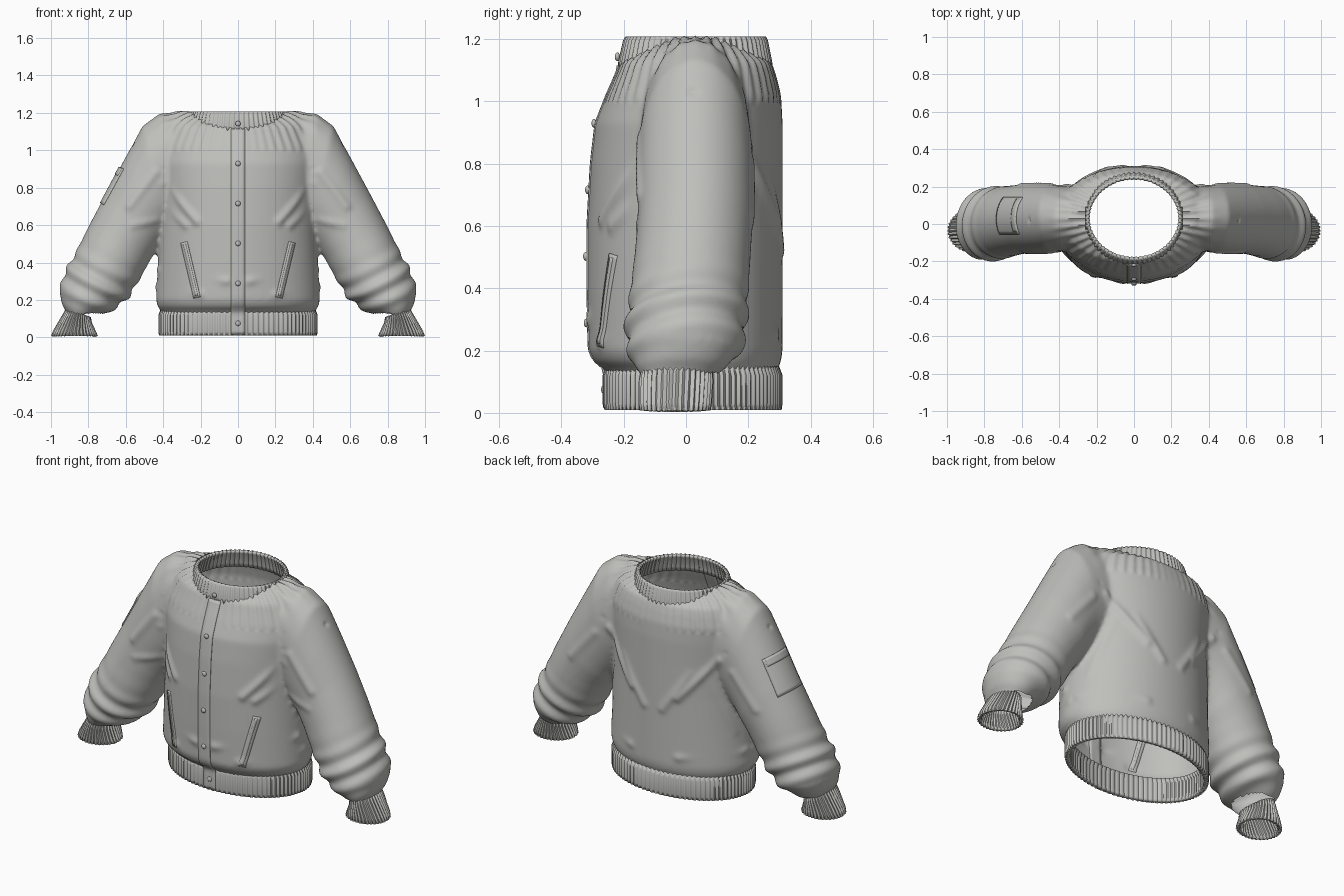
import bpy, bmesh, math
from mathutils import Vector as V
from mathutils.bvhtree import BVHTree
from mathutils.geometry import intersect_point_line

old = bpy.data.objects.get("Cube")
if old:
    bpy.data.objects.remove(old, do_unlink=True)

COLOUR = (0.52, 0.52, 0.50, 1)
cloth = bpy.data.materials.new("pale grey cloth")
cloth.use_nodes = True
cloth.diffuse_color = COLOUR
cloth.node_tree.nodes["Principled BSDF"].inputs["Base Color"].default_value = COLOUR


def finish(name, bm):
    mesh = bpy.data.meshes.new(name)
    bm.to_mesh(mesh)
    bm.free()
    mesh.materials.append(cloth)
    ob = bpy.data.objects.new(name, mesh)
    bpy.context.collection.objects.link(ob)
    return ob


def loft(bm, rings, n, ribs=0, depth=0.0, caps=True):
    """Skin elliptical rings given as (centre, half axis, half axis)."""
    loops = []
    for c, a, b in rings:
        loop = []
        for i in range(n):
            t = 2 * math.pi * i / n
            p = a * math.cos(t) + b * math.sin(t)
            p += p.normalized() * depth * math.cos(ribs * t)
            loop.append(bm.verts.new(c + p))
        loops.append(loop)
    for lo, hi in zip(loops, loops[1:]):
        for i in range(n):
            j = (i + 1) % n
            bm.faces.new((lo[i], lo[j], hi[j], hi[i]))
    if caps:
        bm.faces.new(loops[0])
        bm.faces.new(loops[-1])
    bmesh.ops.recalc_face_normals(bm, faces=bm.faces)


def flat_ring(z, w, front, back):
    return V((0, (front + back) / 2, z)), V((w, 0, 0)), V((0, (back - front) / 2, 0))


def arm_ring(side, upper, lower, yc, hy):
    u, l = (V((side * x, yc, z)) for x, z in (upper, lower))
    return (u + l) / 2, (u - l) / 2, V((0, hy, 0))


# Body: closed torso and sleeves fused into one skin
TORSO = [(0.06, .400, -.245, .285), (0.13, .405, -.25, .29), (0.165, .43, -.295, .305),
         (0.20, .438, -.312, .31), (0.4, .428, -.316, .31), (0.6, .42, -.316, .31),
         (0.8, .42, -.305, .31), (0.93, .43, -.29, .31), (1.02, .43, -.255, .305),
         (1.08, .41, -.228, .29), (1.125, .39, -.21, .275), (1.17, .37, -.14, .20),
         (1.205, .34, -.06, .12)]
SLEEVE = [((0, 1.19), (0, .68), .03, .16), ((.30, 1.20), (.28, .62), .03, .17),
          ((.42, 1.195), (.33, .57), .03, .175), ((.51, 1.13), (.37, .54), .03, .182),
          ((.60, .965), (.41, .50), .03, .185), ((.70, .78), (.43, .47), .03, .185),
          ((.79, .61), (.465, .42), .022, .186), ((.87, .45), (.525, .31), .01, .19),
          ((.935, .33), (.585, .215), 0, .192), ((.957, .24), (.65, .155), -.005, .185),
          ((.94, .175), (.75, .11), -.02, .14), ((.915, .13), (.80, .09), -.03, .105),
          ((.93, .08), (.81, .05), -.035, .095)]
bm = bmesh.new()
loft(bm, [flat_ring(*r) for r in TORSO], 64)
for side in (1, -1):
    loft(bm, [arm_ring(side, *r) for r in SLEEVE], 48)
body = finish("jacket_body", bm)
remesh = body.modifiers.new("fuse", 'REMESH')
remesh.mode = 'VOXEL'
remesh.voxel_size = 0.012
relax = body.modifiers.new("relax", 'SMOOTH')
relax.iterations = 6
relax.factor = 0.5
graph = bpy.context.evaluated_depsgraph_get()
fused = bpy.data.meshes.new_from_object(body.evaluated_get(graph))
body.modifiers.clear()

# Fabric folds: ridges along short lines, the same on both sides
FOLDS = [((.40, -.17, .82), (.22, -.27, .62), .012), ((.41, -.17, .70), (.28, -.24, .60), .010),
         ((.06, -.31, .30), (.42, -.05, .36), .010), ((.20, -.28, .23), (.43, 0, .27), .008),
         ((.36, .2, .85), (.15, .29, .60), .012), ((.22, .29, .75), (.06, .30, .52), .010),
         ((.42, .12, .40), (.32, .24, .72), .010), ((.15, .29, .25), (.43, .05, .28), .008),
         ((.44, -.14, .88), (.58, -.15, .70), .010), ((.43, -.14, .62), (.56, -.17, .60), .010),
         ((.45, .20, .80), (.60, .20, .62), .010), ((.40, -.14, .90), (.56, .02, 1.03), -.005),
         ((.40, .20, .90), (.56, .02, 1.03), -.005)]
FOLDS = [(V(a), V(b), h) for a, b, h in FOLDS]
bm = bmesh.new()
bm.from_mesh(fused)
bm.normal_update()
moves = []
for v in bm.verts:
    p = V((abs(v.co.x), v.co.y, v.co.z))
    push = 0
    for a, b, h in FOLDS:
        q, t = intersect_point_line(p, a, b)
        q = a.lerp(b, min(max(t, 0), 1))
        push += h * math.exp(-((p - q).length / (0.022 if h > 0 else 0.012)) ** 2)
    # Bunched rings above each cuff
    if p.x > 0.5:
        s = (p.x - .63) * .45 - (p.z - .505) * .89
        push += .010 * math.sin(s * 60 + p.y * 7) * math.exp(-((s - .26) / .11) ** 2)
    # Pleats fanning out from the neck
    if p.z > 1:
        x, y = p.x / .25, (p.y - .03) / .22
        fade = math.exp(-((math.hypot(x, y) - 1.1) / .45) ** 2)
        push += .005 * fade * abs(x) * math.cos(44 * math.atan2(y, x))
    moves.append((v, v.normal * push))
for v, d in moves:
    v.co += d


# Open the neck, hem and wrists
def hidden(p):
    x = abs(p.x)
    neck = p.z > 1 and (x / .255) ** 2 + ((p.y - .03) / .222) ** 2 < 1
    wrist = x > .7 and p.z < .085 + .35 * (x - .79)
    return neck or wrist or p.z < .125


bmesh.ops.delete(bm, geom=[v for v in bm.verts if hidden(v.co)], context='VERTS')
bm.to_mesh(body.data)
bm.free()


# Ribbed bands
def band(name, rings, ribs, depth, thick):
    b = bmesh.new()
    loft(b, rings, ribs * 6, ribs, depth, caps=False)
    centre = rings[0][0]
    if sum((f.calc_center_median() - centre).dot(f.normal) for f in b.faces) < 0:
        bmesh.ops.reverse_faces(b, faces=b.faces)
    ob = finish(name, b)
    mod = ob.modifiers.new("thickness", 'SOLIDIFY')
    mod.thickness = thick
    mod.offset = -1
    return ob


hem = band("hem_band", [flat_ring(.01, .418, -.258, .303), flat_ring(.03, .422, -.262, .306),
                        flat_ring(.12, .422, -.262, .306), flat_ring(.15, .41, -.255, .295)], 90, .004, .02)
collar = band("collar_band", [flat_ring(1.105, .285, -.215, .275), flat_ring(1.13, .277, -.213, .272),
                              flat_ring(1.195, .258, -.198, .259), flat_ring(1.208, .252, -.19, .252)],
              64, .004, .014)
for side, label in ((1, "left"), (-1, "right")):
    cuff = [((.915, .155), (.79, .11), -.03, .112), ((.935, .12), (.785, .08), -.032, .116),
            ((.985, .035), (.76, .025), -.035, .114), ((.995, .008), (.753, .008), -.035, .11)]
    band(label + "_cuff", [arm_ring(side, *r) for r in cuff], 36, .004, .014)

# Surface lookup for details that lie on the cloth
trees = []
for ob in (body, hem, collar):
    trees.append(BVHTree.FromPolygons([v.co for v in ob.data.vertices],
                                      [p.vertices[:] for p in ob.data.polygons]))


def touch(p, ray):
    hits = [t.ray_cast(p - ray * 2, ray) for t in trees]
    return min((h for h in hits if h[0]), key=lambda h: h[3])[0]


def plate(name, centre, u, v, ray, lift, nu, nv):
    """Thin strip draped on the cloth, spanning half axes u and v."""
    b = bmesh.new()
    grid = [[b.verts.new(touch(centre + u * (2 * i / nu - 1) + v * (2 * j / nv - 1), ray) - ray * lift)
             for j in range(nv + 1)] for i in range(nu + 1)]
    for i in range(nu):
        for j in range(nv):
            b.faces.new((grid[i][j], grid[i + 1][j], grid[i + 1][j + 1], grid[i][j + 1]))
    b.normal_update()
    if sum(f.normal.dot(ray) for f in b.faces) > 0:
        bmesh.ops.reverse_faces(b, faces=b.faces)
    mod = finish(name, b).modifiers.new("thickness", 'SOLIDIFY')
    mod.thickness = lift + .002
    mod.offset = -1


# Front placket, buttons and slanted pockets
back = V((0, 1, 0))
plate("placket", V((0, 0, .565)), V((.038, 0, 0)), V((0, 0, .55)), back, .004, 4, 60)
for k in range(6):
    b = bmesh.new()
    bmesh.ops.create_uvsphere(b, u_segments=16, v_segments=10, radius=.014)
    bmesh.ops.scale(b, vec=(1, .6, 1), verts=b.verts)
    bmesh.ops.translate(b, vec=touch(V((0, 0, .075 + k * .2135)), back) - back * .006, verts=b.verts)
    finish("button_%d" % (k + 1), b)
for side, label in ((1, "left"), (-1, "right")):
    mid = V((side * .255, 0, .36))
    along, across = V((side * .035, 0, .148)), V((.0175, 0, -side * .004))
    plate(label + "_pocket_welt", mid, along, across, back, .005, 20, 3)
    plate(label + "_pocket_lip", mid, along * .93, across * .35, back, .009, 20, 2)

# Patch pocket on the right sleeve
inward = V((.87, 0, -.49))
slope = V((-.49, 0, -.87))
mid = V((-.675, .045, .81))
plate("sleeve_pocket", mid, slope * .11, V((0, .1, 0)), inward, .006, 12, 12)
plate("sleeve_pocket_flap", mid - slope * .085, slope * .022, V((0, .09, 0)), inward, .009, 4, 12)

# Smooth shading everywhere, with hard rims kept
bpy.ops.object.select_all(action='DESELECT')
for ob in bpy.context.collection.objects:
    if ob.type == 'MESH' and cloth.name in ob.data.materials:
        ob.select_set(True)
        bpy.context.view_layer.objects.active = ob
bpy.ops.object.shade_smooth_by_angle(angle=math.radians(50))
